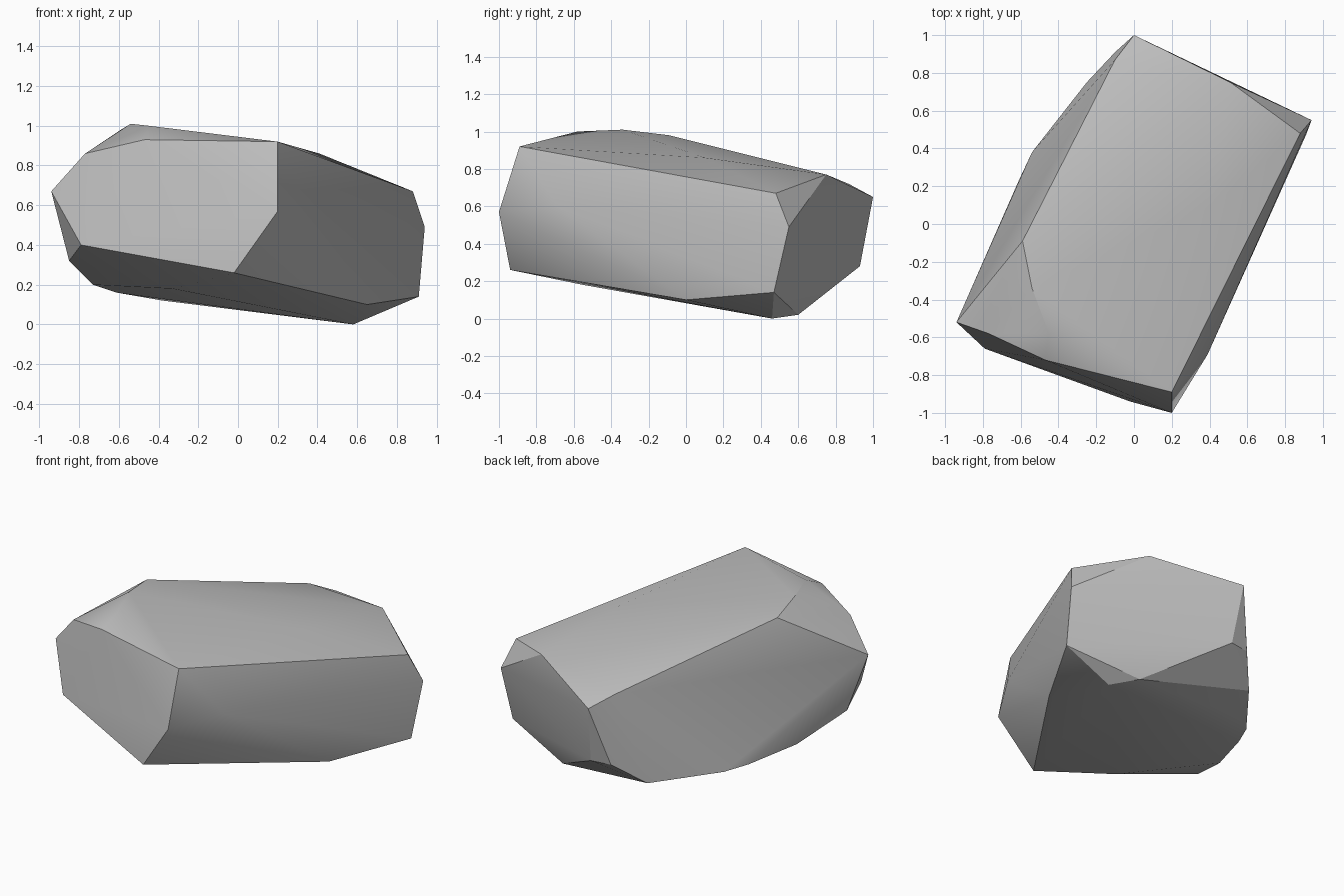
import bpy
import bmesh
import math

default_cube = bpy.data.objects.get("Cube")
if default_cube:
    bpy.data.objects.remove(default_cube, do_unlink=True)

# Chisel corners of the boulder, grouped by region, in hundredths of a unit
SCALE = 0.01
front_end = [(20, -89, 92), (20, -100, 57), (-2, -94, 26),
             (-79, -66, 40), (-94, -52, 67), (-47, -72, 93)]
back_end = [(0, 100, 65), (51, 75, 77), (94, 55, 49),
            (91, 47, 14), (46, 60, 2), (3, 93, 28)]
top_ridge = [(-77, -58, 86), (-45, -58, 100), (-54, -34, 101),
             (-59, -9, 98), (-10, 87, 72), (41, 10, 86), (88, 48, 67)]
underside = [(58, 46, 0), (65, 0, 10), (-33, -55, 18), (-38, 50, 12)]
left_flank = [(39, -69, 60)]
right_flank = [(-85, -43, 32), (-73, -9, 20), (-61, 23, 16),
               (-54, 38, 15), (-25, 75, 14), (-10, 91, 28)]


def make_material(name, color):
    """Plain single-colour material for viewport and render."""
    material = bpy.data.materials.new(name)
    material.use_nodes = True
    material.diffuse_color = color
    shader = next(node for node in material.node_tree.nodes
                  if node.type == "BSDF_PRINCIPLED")
    shader.inputs["Base Color"].default_value = color
    shader.inputs["Roughness"].default_value = 0.9
    return material


def make_hull(name, corners, material):
    """Wrap a tight convex skin around the given corners."""
    bm = bmesh.new()
    for corner in corners:
        bm.verts.new([value * SCALE for value in corner])
    bmesh.ops.convex_hull(bm, input=bm.verts[:])
    loose = [vert for vert in bm.verts if not vert.link_faces]
    bmesh.ops.delete(bm, geom=loose, context="VERTS")
    # Merge the almost flat triangles into broad cleaved facets
    bmesh.ops.dissolve_limit(bm, angle_limit=math.radians(1.5),
                             verts=bm.verts[:], edges=bm.edges[:])
    bmesh.ops.recalc_face_normals(bm, faces=bm.faces[:])
    mesh = bpy.data.meshes.new(name)
    bm.to_mesh(mesh)
    bm.free()
    mesh.materials.append(material)
    obj = bpy.data.objects.new(name, mesh)
    bpy.context.collection.objects.link(obj)
    return obj


# Boulder body
stone = make_material("stone_grey", (0.52, 0.52, 0.52, 1.0))
boulder = make_hull(
    "boulder",
    front_end + back_end + top_ridge + underside + left_flank + right_flank,
    stone)

# Soft facets with crisp main edges
bpy.ops.object.select_all(action="DESELECT")
boulder.select_set(True)
bpy.context.view_layer.objects.active = boulder
bpy.ops.object.shade_smooth_by_angle(angle=math.radians(30))
